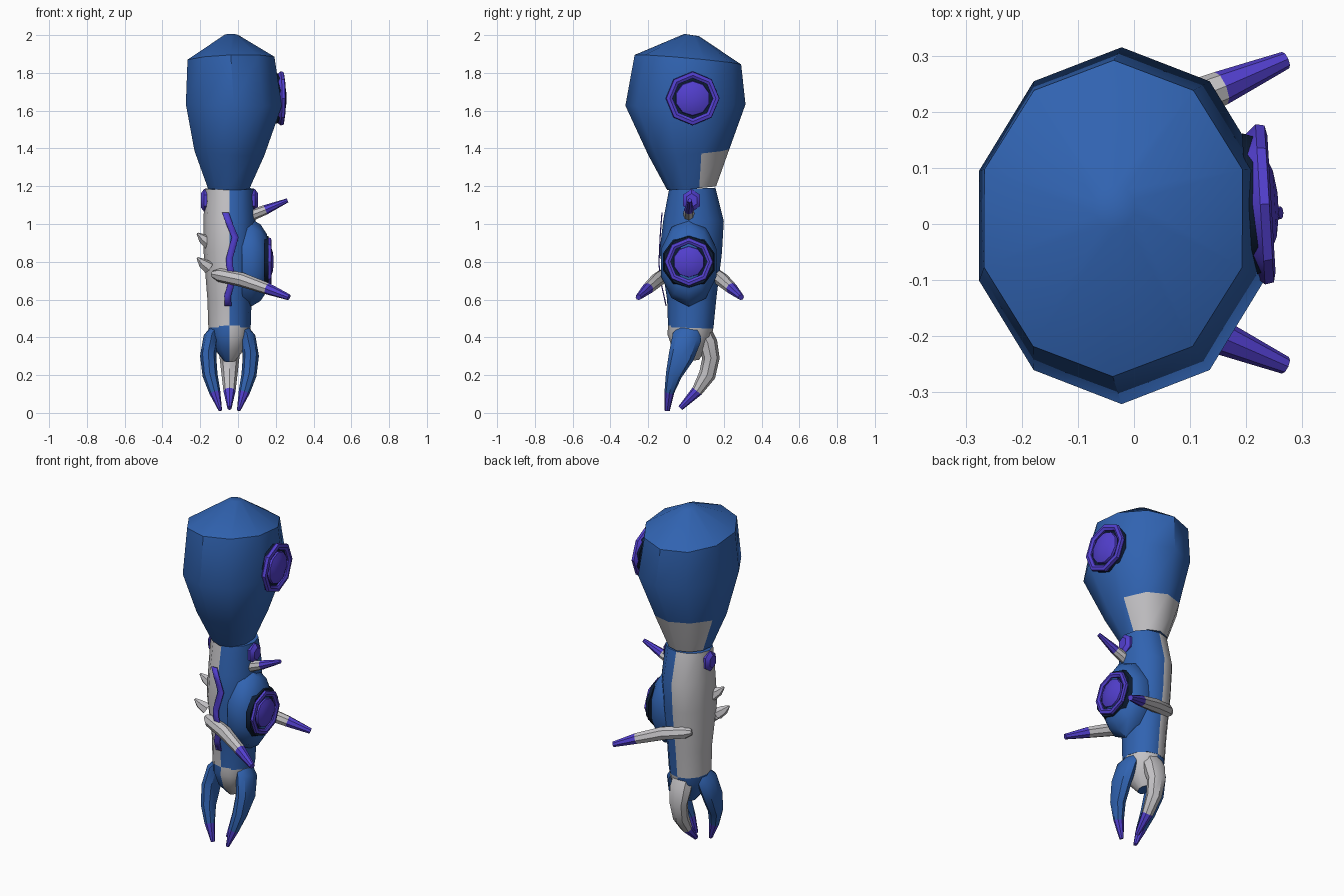
import bpy, bmesh
from math import pi, sin, cos, radians
from mathutils import Vector

if "Cube" in bpy.data.objects:
    bpy.data.objects.remove(bpy.data.objects["Cube"])


def material(name, rgb):
    m = bpy.data.materials.new(name)
    m.use_nodes = True
    m.diffuse_color = (*rgb, 1)
    m.node_tree.nodes["Principled BSDF"].inputs["Base Color"].default_value = (*rgb, 1)
    return m


BLUE = material("blue", (.03, .125, .44))
WHITE = material("pale grey", (.56, .55, .57))
PURPLE = material("purple", (.085, .05, .62))
NAVY = material("dark navy", (.004, .012, .035))
CX = -.045  # line between the pale and blue halves of the arm


def finish(name, bm, mats):
    bmesh.ops.recalc_face_normals(bm, faces=bm.faces)
    mesh = bpy.data.meshes.new(name)
    bm.to_mesh(mesh)
    bm.free()
    for m in mats:
        mesh.materials.append(m)
    ob = bpy.data.objects.new(name, mesh)
    bpy.context.collection.objects.link(ob)
    bpy.ops.object.select_all(action='DESELECT')
    ob.select_set(True)
    bpy.context.view_layer.objects.active = ob
    bpy.ops.object.shade_smooth_by_angle(angle=radians(40))
    return ob


def loft(name, rings, mats, sides=8, rule=None, axis=None):
    """Skin rings of (x, y, z, radius_a, radius_b); rule picks a material per face."""
    bm = bmesh.new()
    pts = [Vector(r[:3]) for r in rings]
    whole = (axis or pts[-1] - pts[0]).normalized()
    ref = Vector((0, 1, 0)) if abs(whole.z) > .7 else Vector((0, 0, 1))
    loops = []
    for i, r in enumerate(rings):
        t = axis or pts[min(i + 1, len(pts) - 1)] - pts[max(i - 1, 0)]
        t = t.normalized()
        u = ref.cross(t).normalized()
        v = t.cross(u)
        angles = [pi / 2 + 2 * pi * k / sides for k in range(sides)]
        loops.append([bm.verts.new(pts[i] + u * cos(a) * r[3] + v * sin(a) * r[4])
                      for a in angles])
    for s in range(len(loops) - 1):
        for k in range(sides):
            j = (k + 1) % sides
            f = bm.faces.new((loops[s][k], loops[s][j], loops[s + 1][j], loops[s + 1][k]))
            if rule:
                f.material_index = rule(s, pi / 2 + 2 * pi * (k + .5) / sides)
    for end, s in ((loops[0], 0), (loops[-1], len(loops) - 2)):
        cap = bm.faces.new(end)
        if rule:
            cap.material_index = rule(s, 0)
    return finish(name, bm, mats)


def turned(name, centre, axis, profile, mat, sides=8, scale=1):
    """Turn (height, radius) pairs around an axis."""
    axis = Vector(axis).normalized()
    rings = [(*(Vector(centre) + axis * h * scale), r * scale, r * scale) for h, r in profile]
    return loft(name, rings, [mat], sides, axis=axis)


def half_split(seg, a):
    return 1 if cos(a) < 0 else 0


# Bulbous upper arm with a pale patch on the lower back
loft("upper_arm", [
    (-.05, .03, 1.19, .115, .13),
    (-.045, .015, 1.38, .195, .215),
    (-.022, -.003, 1.63, .267, .318),
    (-.037, .01, 1.87, .242, .283),
    (-.035, .03, 2.0, .037, .04)],
    [BLUE, WHITE], 10, lambda s, a: 1 if s == 0 and sin(a) > .4 else 0)

# Forearm and rounded wrist, pale on one half
loft("forearm", [
    (CX, .025, .45, .112, .12),
    (CX, .03, .6, .117, .13),
    (CX, .025, .85, .137, .165),
    (CX, .04, 1.02, .138, .16),
    (CX, .033, 1.187, .13, .123)],
    [BLUE, WHITE], 12, half_split)
loft("wrist", [
    (CX, .025, .465, .112, .12),
    (CX, .02, .41, .107, .118),
    (CX, .02, .34, .082, .09),
    (CX, .03, .275, .03, .04)],
    [BLUE, WHITE], 12, half_split)

# Shoulder dome on the outer side of the forearm
loft("side_dome", [
    (x, .015, .795, .155 * k, .232 * k)
    for x, k in ((.02, .95), (.07, 1), (.12, .87), (.152, .66), (.168, .3))],
    [BLUE], 10, axis=Vector((1, 0, 0)))

# Round lenses: dark backing, raised rim and domed centre
RIM = ((-.02, .125), (.0, .143), (.016, .14), (.02, .122), (.012, .107), (-.02, .107))
LENS = ((-.01, .095), (.014, .09), (.026, .062), (.032, .02))


def lens(part, centre, axis, scale, backing):
    turned(part + "_backing", centre, axis, ((-.025, backing), (.002, backing - .01)), NAVY, 10, scale)
    turned(part + "_rim", centre, axis, RIM, PURPLE, 8, scale)
    turned(part + "_centre", centre, axis, LENS, PURPLE, 10, scale)


lens("upper_lens", (.225, .035, 1.665), (1, .06, .0), 1, .135)
lens("dome_lens", (.16, .015, .8), (1, 0, 0), .9, .16)

# Knobs on both sides of the elbow
for side, label in ((1, "left"), (-1, "right")):
    loft(label + "_elbow_knob", [
        (CX + side * d, .03, 1.125, r, r * 1.15)
        for d, r in ((.1, .05), (.135, .052), (.152, .032))],
        [PURPLE], 6, axis=Vector((side, 0, 0)))


def tip_from(seg):
    return lambda s, a: 1 if s >= seg else 0


# Long curved spikes, front and back, with purple tips
for side, label in ((-1, "front"), (1, "back")):
    loft(label + "_spike", [
        (x, .02 + side * y, z, r, r)
        for x, y, z, r in ((-.135, .12, .735, .018), (-.1, .135, .73, .036),
                           (.02, .17, .705, .038), (.155, .222, .658, .031),
                           (.27, .272, .612, .016))],
        [WHITE, PURPLE], 8, tip_from(3))

# Short spike above the dome
loft("upper_spike", [
    (.04, .015, 1.035, .032, .032),
    (.145, .015, 1.075, .026, .026),
    (.262, .02, 1.125, .011, .011)],
    [WHITE, PURPLE], 8, tip_from(1))

# Small thorns on the pale side
for i, (y, z) in enumerate(((-.02, .92), (-.07, .79))):
    loft("thorn_%d" % (i + 1), [
        (-.155, y, z - .02, .035, .035),
        (-.19, y - .015, z + .005, .025, .025),
        (-.215, y - .025, z + .03, .006, .006)], [WHITE], 6)

# Front pair of claws
for side, label in ((1, "left"), (-1, "right")):
    loft(label + "_claw", [
        (CX + side * x, y, z, a, b)
        for x, y, z, a, b in ((.075, .02, .44, .03, .06), (.098, .005, .4, .04, .078),
                              (.113, -.025, .3, .043, .068), (.103, -.065, .2, .04, .043),
                              (.078, -.088, .11, .03, .026), (.048, -.1, .012, .009, .014))],
        [BLUE, PURPLE], 8, tip_from(4))

# Back claw
loft("back_claw", [
    (CX, y, z, a, b)
    for y, z, a, b in ((.085, .43, .06, .05), (.115, .37, .065, .052),
                       (.132, .29, .052, .046), (.112, .2, .042, .045),
                       (.058, .115, .032, .03), (-.03, .025, .011, .014))],
    [WHITE, PURPLE], 8, tip_from(4))

# Wavy stripe on the front of the forearm
bm = bmesh.new()
pairs = []
for x, y, z in ((-.066, -.13, 1.06), (-.045, -.135, 1.0), (-.015, -.14, .93),
                (-.045, -.145, .82), (-.045, -.145, .78), (-.028, -.14, .71),
                (-.055, -.12, .62), (-.053, -.108, .565)):
    pairs.append([bm.verts.new((x + dx, y, z)) for dx in (-.018, .018)])
for p, q in zip(pairs, pairs[1:]):
    bm.faces.new((p[0], q[0], q[1], p[1]))
stripe = finish("wavy_stripe", bm, [PURPLE])
thick = stripe.modifiers.new("thickness", 'SOLIDIFY')
thick.thickness = .006
